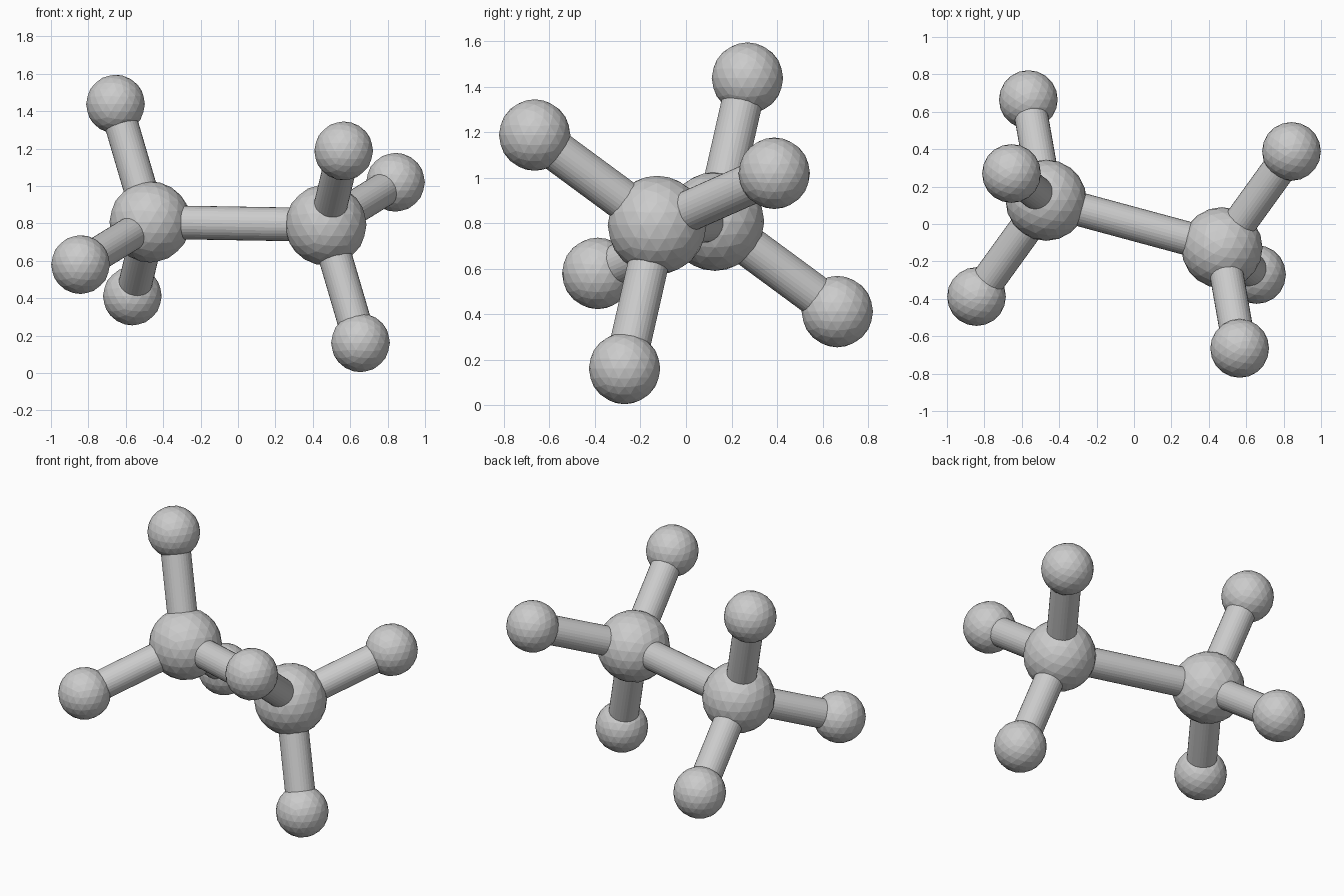
import bpy
from mathutils import Vector

if "Cube" in bpy.data.objects:
    bpy.data.objects.remove(bpy.data.objects["Cube"])

CENTRE = Vector((0, 0, 0.8))
BIG, SMALL, STICK = 0.217, 0.157, 0.09

# One half of the molecule, relative to the centre; the other half is its point inversion
HUB = Vector((-0.47, 0.127, 0.008))
TIPS = {
    "upper": Vector((-0.655, 0.27, 0.638)),
    "outer": Vector((-0.842, -0.388, -0.22)),
    "lower": Vector((-0.565, 0.665, -0.388)),
}


def ball(name, pos, radius):
    bpy.ops.mesh.primitive_ico_sphere_add(subdivisions=3, radius=radius, location=pos)
    bpy.context.object.name = name


def bond(name, a, b):
    d = b - a
    bpy.ops.mesh.primitive_cylinder_add(vertices=32, radius=STICK, depth=d.length,
                                        location=(a + b) / 2)
    o = bpy.context.object
    o.name = name
    o.rotation_euler = d.to_track_quat('Z', 'Y').to_euler()


# Two large atoms, each with three small atoms on sticks
for side, s in (("left", 1), ("right", -1)):
    hub = CENTRE + s * HUB
    ball(f"{side}_carbon_atom", hub, BIG)
    for key, tip in TIPS.items():
        pos = CENTRE + s * tip
        ball(f"{side}_{key}_hydrogen_atom", pos, SMALL)
        bond(f"{side}_{key}_bond", hub, pos)

# Central stick joining the large atoms
bond("central_bond", CENTRE + HUB, CENTRE - HUB)
